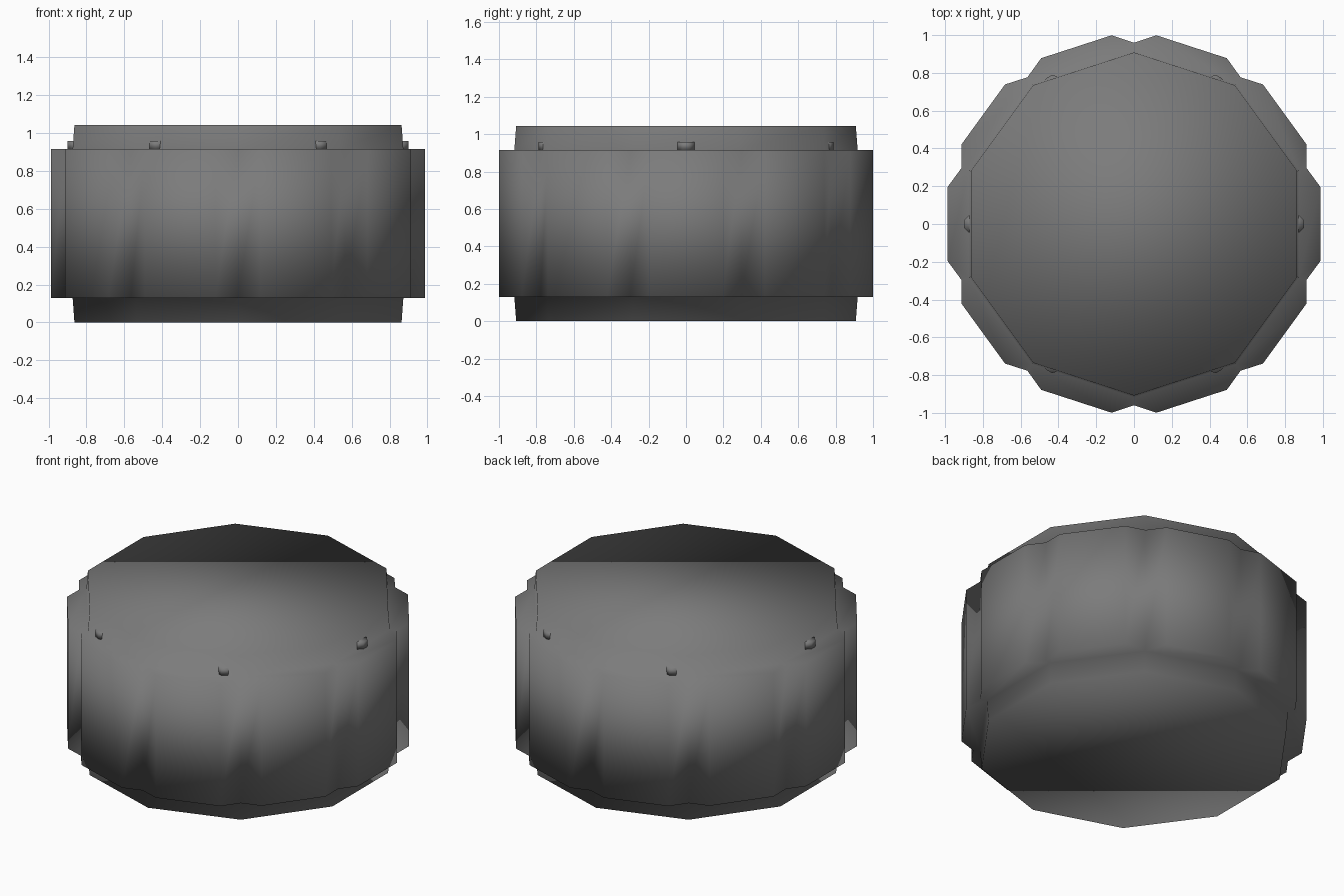
import bpy, bmesh
from math import sin, cos, radians, pi

if "Cube" in bpy.data.objects:
    bpy.data.objects.remove(bpy.data.objects["Cube"])

SIDES = 10
CORNERS = [18 + 36 * i for i in range(SIDES)]

rubber = bpy.data.materials.new("dark_rubber")
rubber.diffuse_color = (0.2, 0.2, 0.2, 1)
rubber.use_nodes = True
rubber.node_tree.nodes["Principled BSDF"].inputs["Base Color"].default_value = rubber.diffuse_color


def polar(bm, r, deg, z):
    a = radians(deg)
    return bm.verts.new((r * cos(a), r * sin(a), z))


def finish(bm, name):
    bmesh.ops.recalc_face_normals(bm, faces=bm.faces)
    for f in bm.faces:
        f.smooth = True
    me = bpy.data.meshes.new(name)
    bm.to_mesh(me)
    bm.free()
    me.materials.append(rubber)
    ob = bpy.data.objects.new(name, me)
    bpy.context.collection.objects.link(ob)
    return ob


# Drum body: ten-sided core with a wider lobed band, one smooth surface
bm = bmesh.new()


def core_ring(r, z):
    return [polar(bm, r, d, z) for d in CORNERS]


def band_ring(z):
    # three points per corner: block edge, notch, next block edge
    return [polar(bm, r, d + o, z) for d in CORNERS
            for r, o in ((1.006, -6.75), (0.96, 0), (1.006, 6.75))]


def bridge(a, b):
    n = len(a)
    for i in range(n):
        j = (i + 1) % n
        bm.faces.new((a[i], a[j], b[j], b[i]))


def shelf(core, band):
    for i in range(SIDES):
        j = (i + 1) % SIDES
        a, n, c = band[3 * i:3 * i + 3]
        bm.faces.new((core[i], a, n))
        bm.faces.new((core[i], n, c))
        bm.faces.new((core[i], c, band[3 * j], core[j]))


bottom, low = core_ring(0.908, 0), core_ring(0.918, 0.13)
high, top = core_ring(0.918, 0.915), core_ring(0.908, 1.043)
band_low, band_high = band_ring(0.13), band_ring(0.915)
bridge(bottom, low)
shelf(low, band_low)
bridge(band_low, band_high)
shelf(high, band_high)
bridge(high, top)
bm.faces.new(bottom)
bm.faces.new(top)
finish(bm, "drum_body")

# Small studs standing on the upper shelf
for k in range(6):
    a = k * pi / 3
    bm = bmesh.new()
    bmesh.ops.create_cone(bm, cap_ends=True, segments=8, radius1=0.048,
                          radius2=0.048, depth=0.044)
    ob = finish(bm, f"stud_{k + 1}")
    ob.location = (0.856 * cos(a), 0.856 * sin(a), 0.937)
    ob.rotation_euler.z = a + pi / 8
